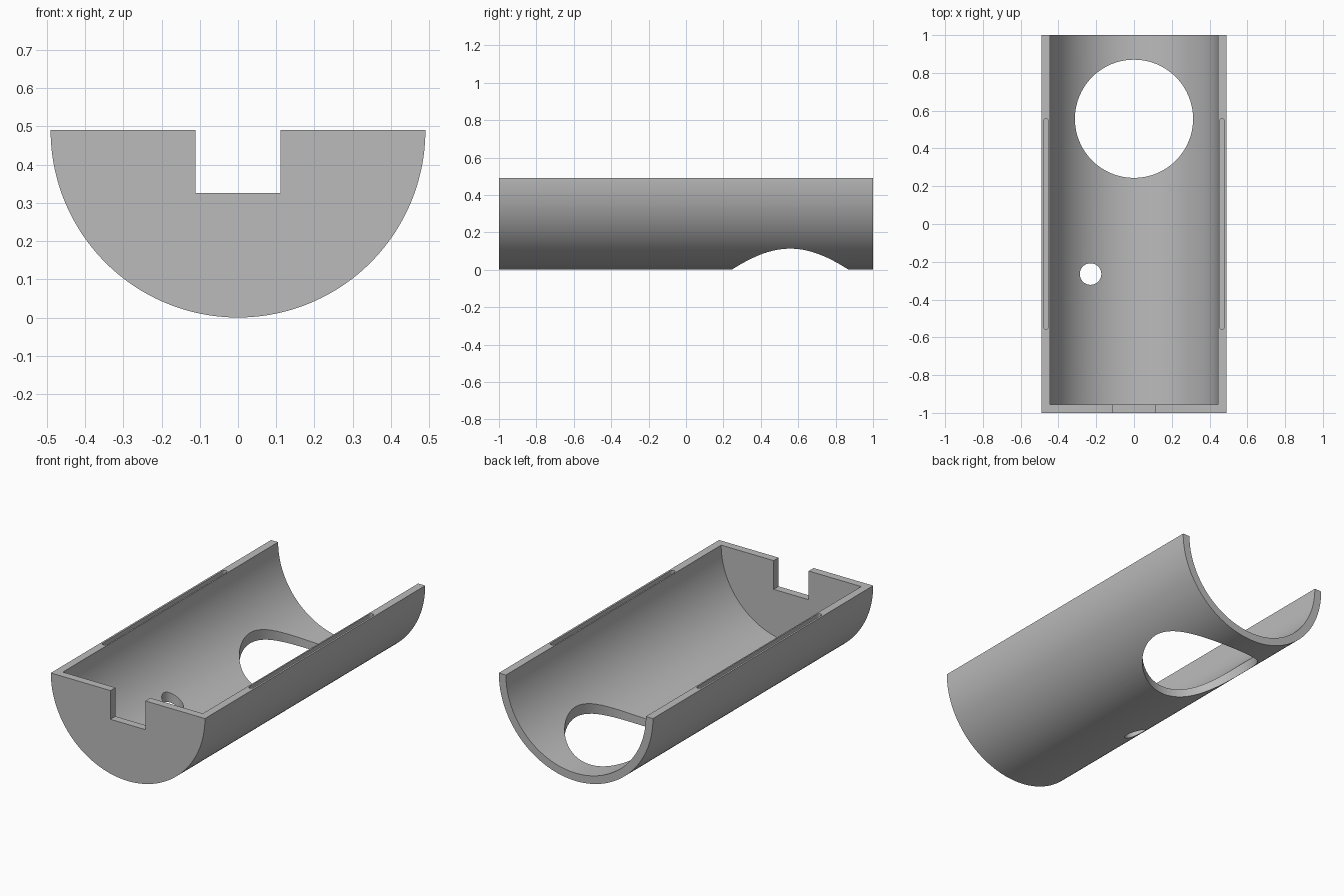
import bpy, bmesh
from math import sin, cos, pi, radians
from mathutils import Vector

cube = bpy.data.objects.get("Cube")
if cube:
    bpy.data.objects.remove(cube, do_unlink=True)

R, INNER, WALL = 0.49, 0.445, 0.045

grey = bpy.data.materials.new("plain grey")
grey.use_nodes = True
colour = (0.5, 0.5, 0.5, 1)
grey.diffuse_color = colour
grey.node_tree.nodes["Principled BSDF"].inputs["Base Color"].default_value = colour


def prism(name, points, sweep):
    """Solid made by sweeping a closed outline along a vector."""
    bm = bmesh.new()
    face = bm.faces.new([bm.verts.new(p) for p in points])
    swept = bmesh.ops.extrude_face_region(bm, geom=[face], use_keep_orig=True)
    verts = [v for v in swept["geom"] if isinstance(v, bmesh.types.BMVert)]
    bmesh.ops.translate(bm, verts=verts, vec=Vector(sweep))
    bmesh.ops.recalc_face_normals(bm, faces=bm.faces[:])
    mesh = bpy.data.meshes.new(name)
    bm.to_mesh(mesh)
    bm.free()
    mesh.materials.append(grey)
    obj = bpy.data.objects.new(name, mesh)
    bpy.context.collection.objects.link(obj)
    return obj


def arc(radius, start, end, steps):
    return [(radius * cos(a), radius * sin(a))
            for a in (start + (end - start) * i / steps for i in range(steps + 1))]


def round_hole(name, x, y, radius):
    ring = arc(radius, 0, 2 * pi, 64)[:-1]
    return prism(name, [(x + u, y + v, -0.1) for u, v in ring], (0, 0, 0.55))


def rim_slot(name, x):
    # Long narrow slot with rounded ends, sunk into the top rim
    r, half = 0.013, 0.545
    ends = ([(u, v + half) for u, v in arc(r, 0, pi, 8)]
            + [(u, v - half) for u, v in arc(r, pi, 2 * pi, 8)])
    return prism(name, [(x + u, v, R - 0.045) for u, v in ends], (0, 0, 0.1))


# Half-round body, closed at the front and open at the back
trough = prism("trough", [(u, -1, R + v) for u, v in arc(R, pi, 2 * pi, 96)], (0, 2, 0))

# Cavity outline carries on above the rim for a clean cut
bore = [(u, -1 + WALL, R + v) for u, v in arc(INNER, pi, 2 * pi, 96)]
bore += [(INNER, -1 + WALL, R + 0.1), (-INNER, -1 + WALL, R + 0.1)]

notch = [(-0.111, -1.1, 0.325), (0.111, -1.1, 0.325),
         (0.111, -1.1, 0.6), (-0.111, -1.1, 0.6)]

cutters = [
    prism("cavity_cutter", bore, (0, 2.2, 0)),
    prism("notch_cutter", notch, (0, 0.2, 0)),
    round_hole("large_hole_cutter", 0, 0.557, 0.313),
    round_hole("small_hole_cutter", -0.23, -0.265, 0.057),
    rim_slot("left_slot_cutter", 0.466),
    rim_slot("right_slot_cutter", -0.466),
]

bpy.ops.object.select_all(action="DESELECT")
trough.select_set(True)
bpy.context.view_layer.objects.active = trough
for cutter in cutters:
    cutter.hide_render = True
    mod = trough.modifiers.new(cutter.name, "BOOLEAN")
    mod.operation = "DIFFERENCE"
    mod.solver = "EXACT"
    mod.object = cutter
    bpy.ops.object.modifier_apply(modifier=mod.name)
    bpy.data.objects.remove(cutter, do_unlink=True)

bpy.ops.object.shade_smooth_by_angle(angle=radians(30))
